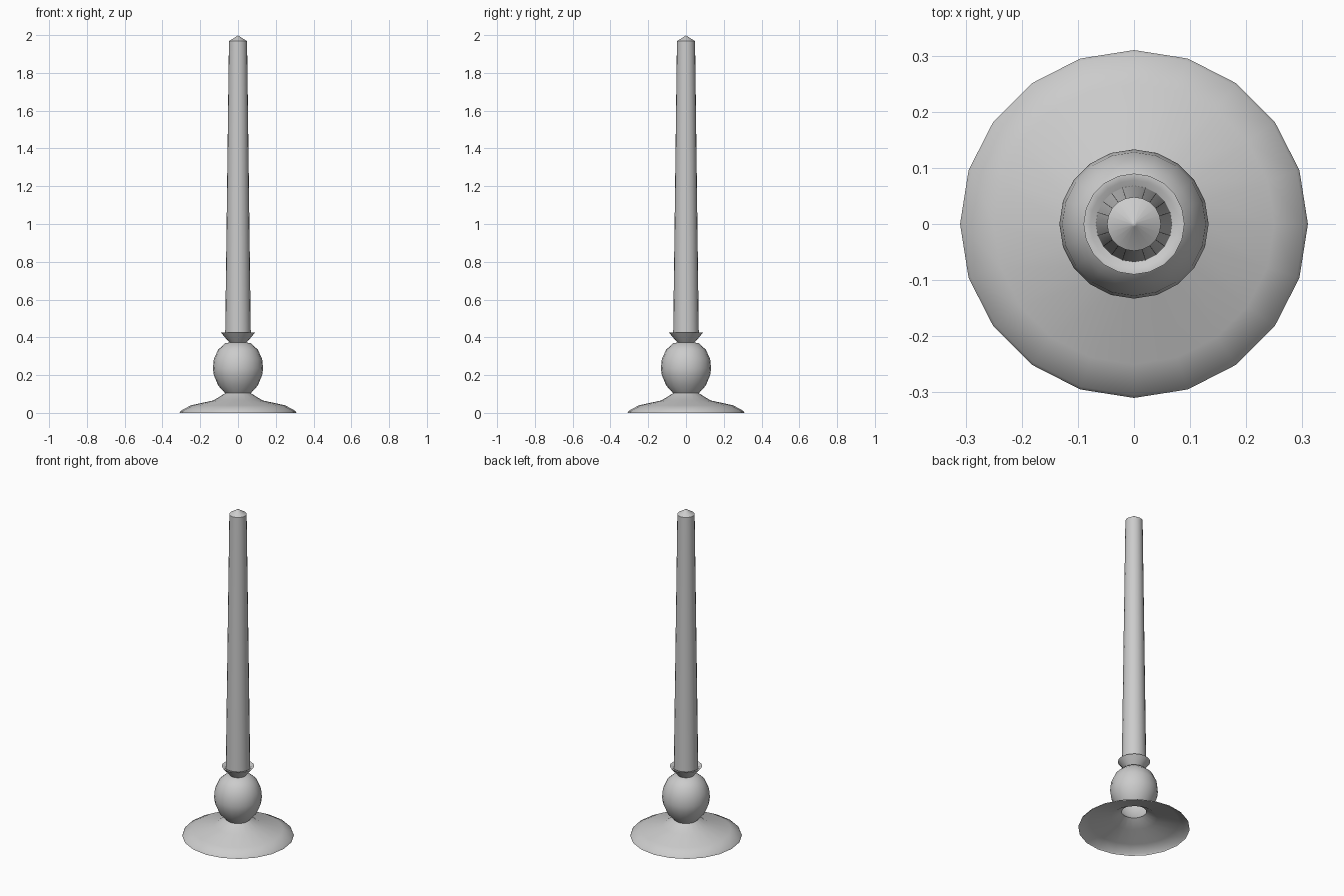
import bpy, bmesh, math
from mathutils import Matrix

if "Cube" in bpy.data.objects:
    bpy.data.objects.remove(bpy.data.objects["Cube"])

SIDES = 20


def lathe(name, profile, angle=35):
    """Spin an (r, z) profile around z; radius 0 collapses to a single point."""
    bm = bmesh.new()
    rings = []
    for r, z in profile:
        if r == 0:
            rings.append([bm.verts.new((0, 0, z))] * SIDES)
        else:
            rings.append([bm.verts.new((r * math.cos(2 * math.pi * i / SIDES),
                                        r * math.sin(2 * math.pi * i / SIDES), z))
                          for i in range(SIDES)])
    for a, b in zip(rings, rings[1:]):
        for i in range(SIDES):
            j = (i + 1) % SIDES
            quad = list(dict.fromkeys((a[i], a[j], b[j], b[i])))
            bm.faces.new(quad)
    mesh = bpy.data.meshes.new(name)
    bm.to_mesh(mesh)
    bm.free()
    obj = bpy.data.objects.new(name, mesh)
    bpy.context.collection.objects.link(obj)
    bpy.ops.object.select_all(action='DESELECT')
    obj.select_set(True)
    bpy.context.view_layer.objects.active = obj
    bpy.ops.object.shade_smooth_by_angle(angle=math.radians(angle))
    return obj


# Holder: open flared foot, ball and flared cup in one turned shell
lathe("candle_holder", [
    (0.31, 0.0), (0.305, 0.01), (0.25, 0.04), (0.13, 0.066), (0.068, 0.104),
    (0.105, 0.145), (0.128, 0.20), (0.133, 0.235), (0.128, 0.285), (0.105, 0.335),
    (0.068, 0.368), (0.045, 0.373), (0.065, 0.395), (0.09, 0.425), (0.078, 0.425),
    (0.06, 0.405), (0, 0.40)], 50)

# Tapered candle with a conical tip
lathe("candle", [
    (0, 0.40), (0.068, 0.40), (0.048, 1.968), (0.005, 1.995), (0, 2.0)])
